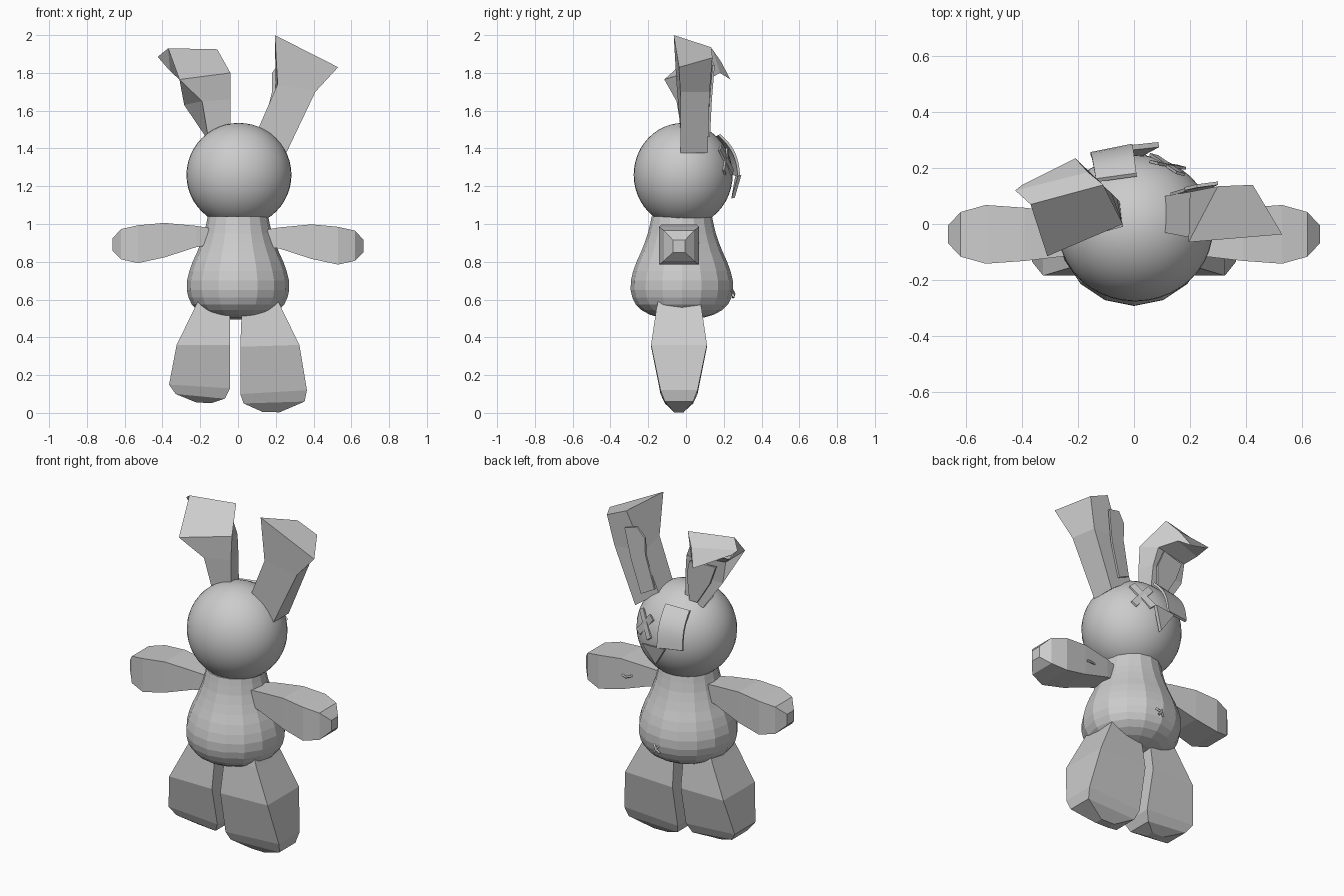
import bpy, bmesh, math
from mathutils import Vector

grey = bpy.data.materials.new("plain grey")
grey.diffuse_color = (0.6, 0.6, 0.6, 1)


def finish(name, bm, smooth=False):
    bmesh.ops.recalc_face_normals(bm, faces=bm.faces)
    me = bpy.data.meshes.new(name)
    bm.to_mesh(me)
    bm.free()
    me.materials.append(grey)
    for p in me.polygons:
        p.use_smooth = smooth
    ob = bpy.data.objects.new(name, me)
    bpy.context.collection.objects.link(ob)
    return ob


def loft(name, rings):
    """Skin a list of equally sized rings and cap both ends."""
    bm = bmesh.new()
    vs = [[bm.verts.new(p) for p in r] for r in rings]
    n = len(rings[0])
    for a, b in zip(vs, vs[1:]):
        for i in range(n):
            j = (i + 1) % n
            bm.faces.new((a[i], a[j], b[j], b[i]))
    bm.faces.new(vs[0])
    bm.faces.new(vs[-1])
    return finish(name, bm)


def plate(name, pts, offset):
    """Thin flat panel: outline plus the same outline moved by offset."""
    o = Vector(offset)
    return loft(name, [pts, [Vector(p) + o for p in pts]])


def thread(name, pts, radius=0.006):
    cu = bpy.data.curves.new(name, 'CURVE')
    cu.dimensions = '3D'
    cu.bevel_depth = radius
    cu.bevel_resolution = 1
    cu.use_fill_caps = True
    s = cu.splines.new('POLY')
    s.points.add(len(pts) - 1)
    for p, c in zip(s.points, pts):
        p.co = (*c, 1)
    cu.materials.append(grey)
    bpy.context.collection.objects.link(bpy.data.objects.new(name, cu))


# Head: smooth ball
bm = bmesh.new()
bmesh.ops.create_uvsphere(bm, u_segments=40, v_segments=24, radius=1)
bmesh.ops.scale(bm, vec=(0.278, 0.262, 0.275), verts=bm.verts)
bmesh.ops.translate(bm, vec=(0.005, -0.015, 1.26), verts=bm.verts)
finish("head", bm, True)

# Body: sixteen-sided pear
profile = [(0.04, 0.495), (0.11, 0.503), (0.17, 0.52), (0.215, 0.545), (0.245, 0.575),
           (0.262, 0.61), (0.271, 0.65), (0.270, 0.70), (0.258, 0.75), (0.24, 0.80),
           (0.217, 0.85), (0.197, 0.90), (0.18, 0.95), (0.168, 1.0), (0.16, 1.04)]
loft("body", [[(r * math.cos(k * math.pi / 8), r * math.sin(k * math.pi / 8) - 0.022, z)
               for k in range(16)] for r, z in profile])

# Arms: x, low z, high z, half depth
arm = [(0.12, 0.885, 0.965, 0.055), (0.22, 0.87, 0.982, 0.075), (0.39, 0.815, 0.998, 0.095),
       (0.53, 0.785, 0.985, 0.105), (0.62, 0.805, 0.965, 0.08), (0.665, 0.85, 0.915, 0.032)]
for side, s, dz in (("right", 1, 0), ("left", -1, 0.008)):
    loft(side + "_arm", [[(s * x, -0.037 + d * a, (b if up else l) + dz)
                          for a, up in ((-1, 0), (1, 0), (1, 1), (-1, 1))]
                         for x, l, b, d in arm])


# Legs: inner x, inner z, outer x, outer z, half depth
def leg(name, sections):
    loft(name, [[(xi, -0.037 - d, zi), (xo, -0.037 - d, zo),
                 (xo, -0.037 + d, zo), (xi, -0.037 + d, zi)]
                for xi, zi, xo, zo, d in sections])


leg("right_leg", [(0.03, 0.62, 0.20, 0.62, 0.105), (0.02, 0.55, 0.232, 0.55, 0.12),
                  (0.012, 0.35, 0.325, 0.36, 0.148), (0.012, 0.10, 0.365, 0.12, 0.098),
                  (0.03, 0.05, 0.353, 0.06, 0.075), (0.13, 0.005, 0.22, 0.003, 0.025)])
leg("left_leg", [(-0.045, 0.62, -0.20, 0.62, 0.105), (-0.042, 0.55, -0.232, 0.55, 0.12),
                 (-0.043, 0.36, -0.325, 0.36, 0.148), (-0.042, 0.13, -0.365, 0.15, 0.098),
                 (-0.07, 0.075, -0.33, 0.10, 0.075), (-0.14, 0.052, -0.22, 0.055, 0.025)])

# Right ear: widens to a slanted end
loft("right_ear", [
    [(0.105, -0.03, 1.50), (0.255, -0.03, 1.375), (0.255, 0.115, 1.375), (0.11, 0.10, 1.48)],
    [(0.21, -0.05, 1.74), (0.41, -0.03, 1.70), (0.385, 0.125, 1.70), (0.20, 0.115, 1.71)],
    [(0.195, -0.065, 2.0), (0.53, -0.037, 1.83), (0.425, 0.14, 1.88), (0.30, 0.135, 1.935)]])
plate("right_inner_ear", [(0.13, 0.10, 1.50), (0.18, 0.115, 1.70), (0.18, 0.12, 1.80),
                          (0.225, 0.13, 1.86), (0.30, 0.14, 1.84), (0.27, 0.125, 1.66),
                          (0.21, 0.115, 1.46)], (0, 0.012, 0))

# Left ear: rises, then flops over towards the face
loft("left_ear", [
    [(-0.16, -0.02, 1.47), (-0.04, -0.01, 1.50), (-0.05, 0.08, 1.48), (-0.17, 0.08, 1.46)],
    [(-0.19, -0.05, 1.65), (-0.04, -0.01, 1.66), (-0.06, 0.09, 1.65), (-0.285, 0.06, 1.63)],
    [(-0.31, -0.115, 1.765), (-0.04, 0.0, 1.80), (-0.08, 0.11, 1.76), (-0.305, 0.06, 1.76)],
    [(-0.37, 0.07, 1.93), (-0.11, 0.14, 1.925), (-0.16, 0.18, 1.80), (-0.36, 0.10, 1.81)],
    [(-0.425, 0.12, 1.885), (-0.165, 0.185, 1.86), (-0.21, 0.235, 1.765), (-0.40, 0.14, 1.86)]])
plate("left_inner_ear", [(-0.09, 0.085, 1.49), (-0.08, 0.095, 1.65), (-0.11, 0.115, 1.74),
                         (-0.26, 0.08, 1.73), (-0.22, 0.08, 1.62), (-0.14, 0.085, 1.49)],
      (0, 0.012, 0))

# Eye patch: curved panel on the face
tl, tr = Vector((-0.135, 0.15, 1.46)), Vector((0.01, 0.17, 1.47))
bl, br = Vector((-0.155, 0.245, 1.26)), Vector((-0.005, 0.275, 1.25))
out = Vector((-0.1, 0.87, 0.48))
rings = []
for k in range(9):
    t = k / 8
    bulge = out * 0.028 * math.sin(math.pi * t)
    a, b = tl.lerp(bl, t) + bulge, tr.lerp(br, t) + bulge
    rings.append([a, b, b + out * 0.014, a + out * 0.014])
patch = loft("eye_patch", rings)
for p in patch.data.polygons:
    p.use_smooth = True
bpy.context.view_layer.objects.active = patch
patch.select_set(True)
bpy.ops.object.shade_smooth_by_angle(angle=math.radians(30))

# Nose: triangle pointing down
plate("nose", [(-0.05, 0.26, 1.25), (0.09, 0.275, 1.255), (0.025, 0.24, 1.135)],
      (-0.003, 0.018, 0.004))

# Crossed eye, mostly sunk into the head
for a, b in (((0.07, 0.215, 1.39), (0.17, 0.198, 1.27)),
             ((0.165, 0.175, 1.40), (0.07, 0.24, 1.27))):
    a, b = Vector(a), Vector(b)
    w = Vector((0.015, -0.004, 0.012 if a.x < b.x else -0.012))
    plate("crossed_eye", [a - w, a + w, b + w, b - w], (0.002, 0.01, 0.004))

# Stitches on belly and arm
thread("belly_stitch", [(0.0, 0.238, 0.66), (0.015, 0.252, 0.64), (0.035, 0.252, 0.61)])
thread("belly_stitch", [(0.045, 0.238, 0.65), (0.02, 0.256, 0.63), (0.0, 0.248, 0.61)])
thread("arm_stitch", [(0.32, 0.048, 0.91), (0.35, 0.066, 0.90), (0.38, 0.060, 0.905)])
